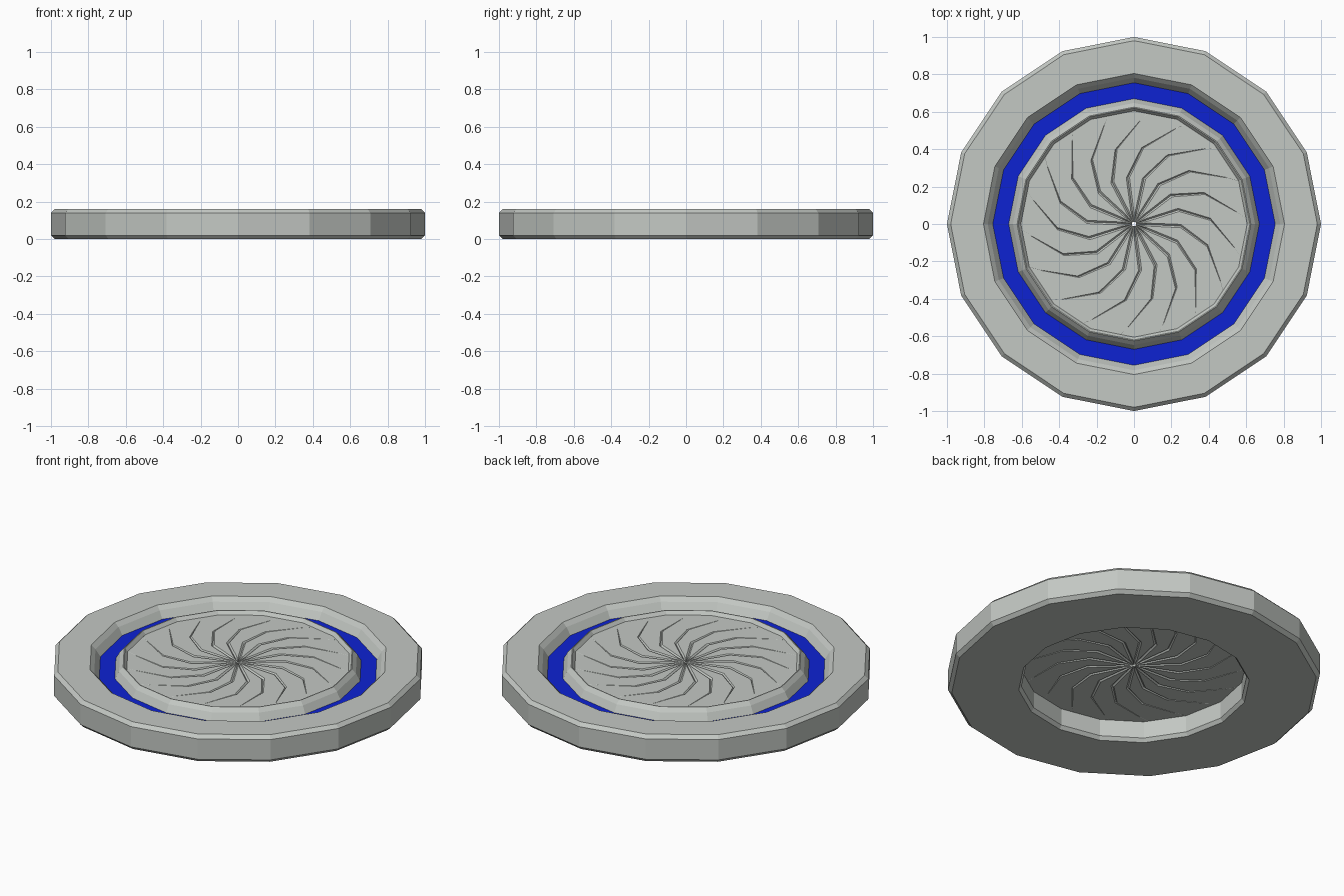
import bpy, bmesh
from math import cos, sin, pi, radians

cube = bpy.data.objects.get("Cube")
if cube:
    bpy.data.objects.remove(cube)


def material(name, colour):
    mat = bpy.data.materials.new(name)
    mat.use_nodes = True
    mat.diffuse_color = (*colour, 1)
    mat.node_tree.nodes["Principled BSDF"].inputs["Base Color"].default_value = (*colour, 1)
    return mat


grey = material("light grey", (0.55, 0.58, 0.55))
blue = material("deep blue", (0.004, 0.016, 0.65))


def finish(name, bm, mats):
    bmesh.ops.recalc_face_normals(bm, faces=bm.faces)
    mesh = bpy.data.meshes.new(name)
    bm.to_mesh(mesh)
    bm.free()
    for mat in mats:
        mesh.materials.append(mat)
    obj = bpy.data.objects.new(name, mesh)
    bpy.context.collection.objects.link(obj)
    return obj


# Outer ring: closed (radius, height) profile swept round 16 sides
SIDES = 16
BAND = 5  # profile segment forming the coloured channel floor
profile = [
    (0.98, 0), (1, 0.02), (1, 0.14), (0.98, 0.16),   # outer edge
    (0.805, 0.16), (0.755, 0.095),                   # channel
    (0.67, 0.095), (0.625, 0.16),
    (0.62, 0.16), (0.605, 0.14),                     # bore
    (0.605, 0.02), (0.62, 0),
]
# Chamfer breaks on both channel walls
profile.insert(5, (0.782, 0.137))
profile.insert(8, (0.647, 0.137))
BAND += 1

bm = bmesh.new()
rows = []
for i in range(SIDES):
    a = 2 * pi * i / SIDES
    rows.append([bm.verts.new((r * cos(a), r * sin(a), z)) for r, z in profile])
for i in range(SIDES):
    here, there = rows[i], rows[(i + 1) % SIDES]
    for j in range(len(profile)):
        k = (j + 1) % len(profile)
        face = bm.faces.new((here[j], there[j], there[k], here[k]))
        face.material_index = int(j == BAND)
finish("outer_ring", bm, [grey, blue])

# Iris: thin disc of swept blades parted by tapering V seams on both sides
BLADES = 18
TOP, BOTTOM = 0.14, 0.12
# radius, sweep angle, seam half width, seam depth
seam = [
    (0.012, 31, 0.0015, 0.007),
    (0.07, 31, 0.008, 0.008),
    (0.25, 31, 0.009, 0.008),
    (0.41, 17, 0.006, 0.006),
    (0.555, 0, 0.001, 0.001),
    (0.617, -5, 0.001, 0),
]


def blade_rows(bm, k, level, sign):
    """Left lip, seam bottom and right lip at every radius of one seam."""
    out = []
    for r, sweep, half, depth in seam:
        mid = radians(sweep + 6.5) + 2 * pi * k / BLADES
        row = []
        for side in (-1, 0, 1):
            a = mid + side * half / r
            z = level - sign * depth * (side == 0)
            row.append(bm.verts.new((r * cos(a), r * sin(a), z)))
        out.append(row)
    return out


bm = bmesh.new()
rims = []
for level, sign in ((TOP, 1), (BOTTOM, -1)):
    seams = [blade_rows(bm, k, level, sign) for k in range(BLADES)]
    # Whole loop of vertices at each radius
    loops = [[v for s in seams for v in s[i]] for i in range(len(seam))]
    count = len(loops[0])
    for inner, outer in zip(loops, loops[1:]):
        for j in range(count):
            n = (j + 1) % count
            bm.faces.new((inner[j], outer[j], outer[n], inner[n]))
    rims.append((loops[0], loops[-1]))
# Close the centre hole and the outer rim
for upper, lower in zip(*rims):
    for j in range(count):
        n = (j + 1) % count
        bm.faces.new((upper[j], upper[n], lower[n], lower[j]))
finish("iris_blades", bm, [grey])
